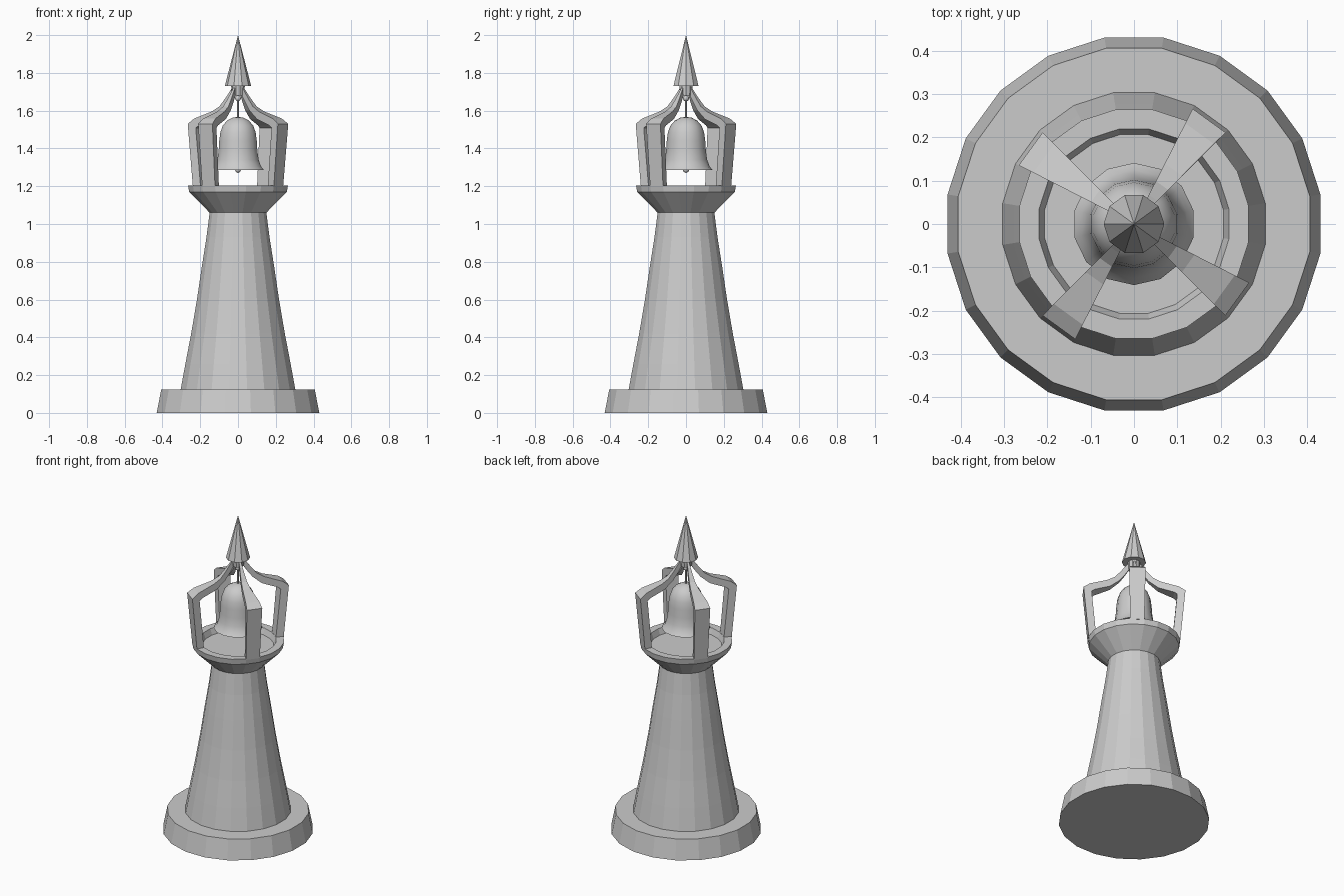
import bpy, bmesh
from math import cos, sin, pi, radians

if "Cube" in bpy.data.objects:
    bpy.data.objects.remove(bpy.data.objects["Cube"])


def finish(bm, name, smooth=False):
    bmesh.ops.remove_doubles(bm, verts=bm.verts, dist=1e-5)
    bmesh.ops.recalc_face_normals(bm, faces=bm.faces)
    for f in bm.faces:
        f.smooth = smooth
    mesh = bpy.data.meshes.new(name)
    bm.to_mesh(mesh)
    bm.free()
    ob = bpy.data.objects.new(name, mesh)
    bpy.context.collection.objects.link(ob)
    return ob


def lathe(name, profile, sides, offset=0.0, smooth=False):
    """Spin an (r, z) profile around z; zero-radius ends become end caps."""
    bm = bmesh.new()
    rings = []
    for r, z in profile:
        if r == 0:
            rings.append([bm.verts.new((0, 0, z))] * sides)
        else:
            rings.append([bm.verts.new((r * cos(offset + 2 * pi * i / sides),
                                        r * sin(offset + 2 * pi * i / sides), z))
                          for i in range(sides)])
    for a, b in zip(rings, rings[1:]):
        for i in range(sides):
            j = (i + 1) % sides
            quad = list(dict.fromkeys((a[i], a[j], b[j], b[i])))
            bm.faces.new(quad)
    return finish(bm, name, smooth)


HALF = radians(9)  # half of one side of the 20-sided tower

# Tower body
lathe("base_plinth", [(0, 0), (.436, 0), (.411, .125), (0, .125)], 20, HALF)
lathe("tower_shaft", [(.308, .12), (.282, .26), (.251, .42), (.220, .60),
                      (.193, .78), (.169, .93), (.152, 1.06)], 20, HALF)
lathe("gallery", [(.152, 1.06), (.262, 1.17), (.268, 1.205), (.222, 1.205),
                  (.209, 1.168), (0, 1.168)], 20, HALF)

# Four wedge-shaped posts bending in to the finial
OUTER = [(.265, 1.2), (.295, 1.53), (.258, 1.558), (.155, 1.595),
         (.11, 1.622), (.075, 1.665), (.035, 1.72)]
INNER = [(.220, 1.2), (.248, 1.508), (.230, 1.522), (.140, 1.555),
         (.085, 1.60), (.055, 1.64), (.022, 1.69)]
for k in range(4):
    mid = radians(54 + 90 * k)
    bm = bmesh.new()
    loops = []
    for (ro, zo), (ri, zi) in zip(OUTER, INNER):
        loops.append([bm.verts.new((r / cos(HALF) * cos(mid + s * HALF),
                                    r / cos(HALF) * sin(mid + s * HALF), z))
                      for r, z, s in ((ro, zo, -1), (ro, zo, 1), (ri, zi, 1), (ri, zi, -1))])
    for a, b in zip(loops, loops[1:]):
        for i in range(4):
            j = (i + 1) % 4
            bm.faces.new((a[i], a[j], b[j], b[i]))
    bm.faces.new(loops[0])
    bm.faces.new(loops[-1])
    finish(bm, f"post_{k + 1}")

# Finial cone with its neck
lathe("finial_cone", [(0, 1.73), (.07, 1.73), (0, 2.0)], 10)
lathe("finial_neck", [(0, 1.68), (.033, 1.68), (.036, 1.73), (0, 1.73)], 10)

# Hollow bell
bell = lathe("bell", [(0, 1.567), (.03, 1.563), (.06, 1.547), (.083, 1.52), (.096, 1.485),
                      (.102, 1.44), (.105, 1.39), (.112, 1.34), (.125, 1.305), (.141, 1.285),
                      (.130, 1.285), (.112, 1.31), (.099, 1.35), (.091, 1.44), (.075, 1.51),
                      (0, 1.55)], 14, pi / 2, True)
bpy.context.view_layer.objects.active = bell
bell.select_set(True)
bpy.ops.object.shade_smooth_by_angle(angle=radians(40))

# Hanger rod, clapper rod and their balls
lathe("hanger_rod", [(0, 1.555), (.005, 1.555), (.005, 1.69), (0, 1.69)], 8)
lathe("clapper_rod", [(0, 1.29), (.005, 1.29), (.005, 1.55), (0, 1.55)], 8)
for name, z in (("hanger_ball", 1.665), ("clapper_ball", 1.287)):
    bm = bmesh.new()
    bmesh.ops.create_uvsphere(bm, u_segments=10, v_segments=8, radius=.016)
    bmesh.ops.translate(bm, verts=bm.verts, vec=(0, 0, z))
    finish(bm, name, True)
